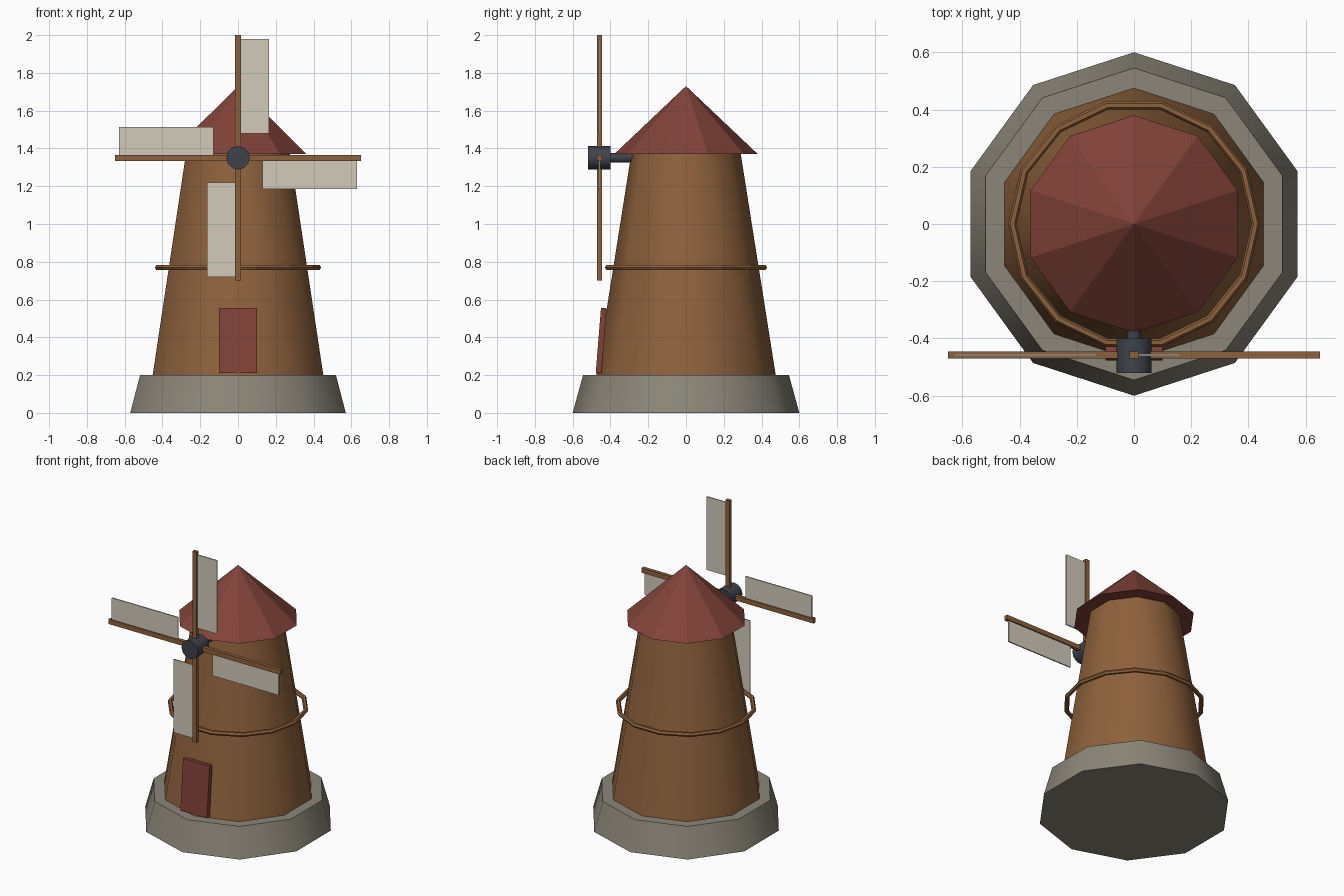
import bpy, bmesh
from math import radians, pi, sin, cos
from mathutils import Matrix, Vector

if "Cube" in bpy.data.objects:
    bpy.data.objects.remove(bpy.data.objects["Cube"])


def material(name, rgb):
    m = bpy.data.materials.new(name)
    m.diffuse_color = (*rgb, 1)
    m.use_nodes = True
    m.node_tree.nodes["Principled BSDF"].inputs["Base Color"].default_value = m.diffuse_color
    return m


STONE = material("stone", (0.26, 0.24, 0.19))
WOOD = material("wood", (0.27, 0.12, 0.045))
RED = material("red_paint", (0.22, 0.055, 0.04))
CLOTH = material("cloth", (0.65, 0.60, 0.50))
IRON = material("iron", (0.05, 0.055, 0.07))


def finish(bm, name, mat, smooth=None):
    bmesh.ops.recalc_face_normals(bm, faces=bm.faces)
    me = bpy.data.meshes.new(name)
    bm.to_mesh(me)
    bm.free()
    me.materials.append(mat)
    if smooth:
        me.shade_smooth()
        me.set_sharp_from_angle(angle=radians(smooth))
    ob = bpy.data.objects.new(name, me)
    bpy.context.collection.objects.link(ob)
    return ob


def cone(name, mat, r1, r2, z1, z2, sides, smooth=None, matrix=Matrix()):
    bm = bmesh.new()
    bmesh.ops.create_cone(
        bm, cap_ends=True, segments=sides, radius1=r1, radius2=r2, depth=z2 - z1,
        matrix=matrix @ Matrix.Translation((0, 0, (z1 + z2) / 2)))
    bmesh.ops.remove_doubles(bm, verts=bm.verts, dist=1e-5)
    return finish(bm, name, mat, smooth)


def box(name, mat, center, size, turn=Matrix()):
    bm = bmesh.new()
    bmesh.ops.create_cube(
        bm, size=1, matrix=turn @ Matrix.Translation(center) @ Matrix.Diagonal((*size, 1)))
    return finish(bm, name, mat)


# Ten-sided body: stone base, tapered tower, faceted roof
cone("stone_base", STONE, 0.60, 0.545, 0, 0.2, 10, 40)
cone("tower", WOOD, 0.475, 0.29, 0.2, 1.37, 10, 40)
cone("roof", RED, 0.38, 0, 1.37, 1.73, 10)

# Hoop around the tower: hexagonal tube in fourteen segments
bm = bmesh.new()
rings = []
for i in range(14):
    a = 2 * pi * i / 14
    rings.append([])
    for j in range(6):
        b = 2 * pi * j / 6
        r = 0.425 + 0.015 * cos(b)
        rings[-1].append(bm.verts.new((r * cos(a), r * sin(a), 0.77 + 0.015 * sin(b))))
for i in range(14):
    p, q = rings[i], rings[(i + 1) % 14]
    for j in range(6):
        k = (j + 1) % 6
        bm.faces.new((p[j], q[j], q[k], p[k]))
finish(bm, "tower_hoop", WOOD)

# Door leaning with the wall
box("door", RED, (0, 0, 0), (0.2, 0.03, 0.345),
    Matrix.Translation((0, -0.449, 0.383)) @ Matrix.Rotation(-0.08, 4, 'X'))

# Axle and hub, pointing forward along -y
HUB = Matrix.Translation((0, 0, 1.35))
forward = HUB @ Matrix.Rotation(pi / 2, 4, 'X')
cone("axle", IRON, 0.025, 0.025, 0.22, 0.42, 12, 40, forward)
cone("hub", IRON, 0.062, 0.062, 0.40, 0.52, 12, 40, forward)

# Four spars, each with a cloth sail on its clockwise side
for i, side in enumerate(("top", "right", "bottom", "left")):
    turn = HUB @ Matrix.Rotation(i * pi / 2, 4, 'Y')
    box(side + "_spar", WOOD, (0, -0.458, 0.325), (0.032, 0.024, 0.65), turn)
    box(side + "_sail", CLOTH, (0.089, -0.458, 0.38), (0.15, 0.008, 0.5), turn)
